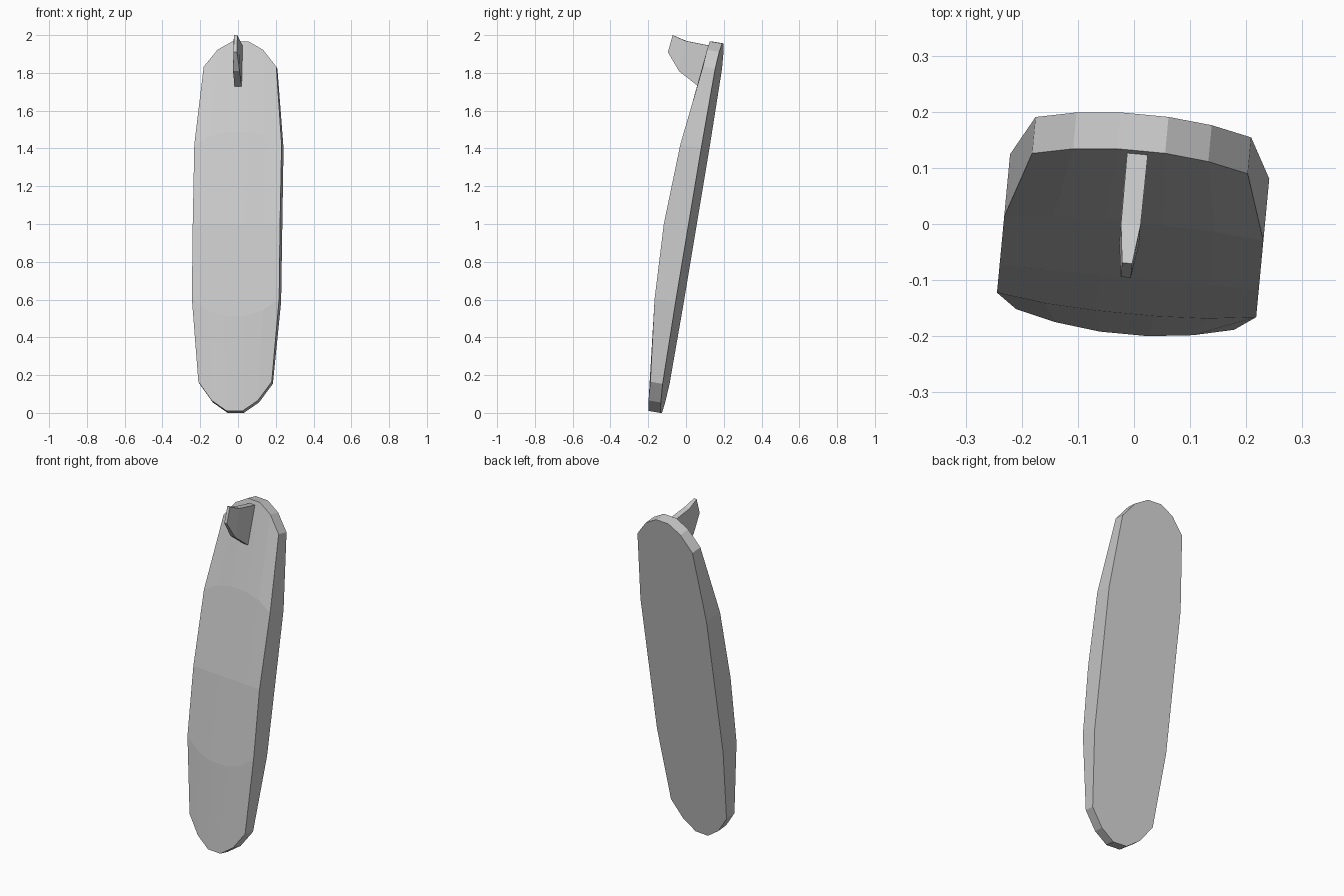
import bpy, bmesh, math
from mathutils import Matrix

if "Cube" in bpy.data.objects:
    bpy.data.objects.remove(bpy.data.objects["Cube"])

# Leaning pose shared by board and fin
POSE = (Matrix.Translation((-0.012, -0.131, 0))
        @ Matrix.Rotation(math.radians(-5.4), 4, 'Z')
        @ Matrix.Rotation(math.radians(-9.5), 4, 'X'))


def finish(bm, name):
    bmesh.ops.recalc_face_normals(bm, faces=bm.faces)
    bm.transform(POSE)
    me = bpy.data.meshes.new(name)
    bm.to_mesh(me)
    bm.free()
    bpy.context.collection.objects.link(bpy.data.objects.new(name, me))


# Board: rows of (thickness, half-row of (u, v) from centre to edge)
ROWS = [
    (0.066, [(0.043, 0.000), (0.123, 0.056), (0.195, 0.156)]),
    (0.113, [(0.053, 0.503), (0.145, 0.530), (0.232, 0.595)]),
    (0.130, [(0.053, 0.993), (0.145, 0.993), (0.232, 0.993)]),
    (0.113, [(0.053, 1.490), (0.145, 1.470), (0.232, 1.421)]),
    (0.066, [(0.043, 1.983), (0.121, 1.938), (0.193, 1.847)]),
]
bm = bmesh.new()
front, back = [], []
for t, half in ROWS:
    row = [(-u, v) for u, v in reversed(half)] + half
    front.append([bm.verts.new((u, -t, v)) for u, v in row])
    back.append([bm.verts.new((u, 0, v)) for u, v in row])
for grid in (front, back):
    for a, b in zip(grid, grid[1:]):
        for i in range(5):
            bm.faces.new((a[i], a[i + 1], b[i + 1], b[i]))


def rim(g):
    return g[0] + [r[-1] for r in g[1:-1]] + g[-1][::-1] + [r[0] for r in g[-2:0:-1]]


f, k = rim(front), rim(back)
for i in range(len(f)):
    j = (i + 1) % len(f)
    bm.faces.new((f[i], f[j], k[j], k[i]))
finish(bm, "board")

# Fin: tapering sections of (half width, (y, v) upper, (y, v) lower)
SECTIONS = [
    (0.0185, (-0.064, 1.960), (-0.088, 1.737)),
    (0.0175, (-0.196, 1.964), (-0.204, 1.800)),
    (0.0090, (-0.270, 1.982), (-0.280, 1.889)),
]
bm = bmesh.new()
loops = []
for w, (y1, v1), (y2, v2) in SECTIONS:
    loops.append([bm.verts.new((x - 0.006, y, v)) for x, y, v in
                  ((-w, y1, v1), (w, y1, v1), (w, y2, v2), (-w, y2, v2))])
for a, b in zip(loops, loops[1:]):
    for i in range(4):
        j = (i + 1) % 4
        bm.faces.new((a[i], a[j], b[j], b[i]))
bm.faces.new(loops[0])
bm.faces.new(loops[-1])
finish(bm, "fin")
